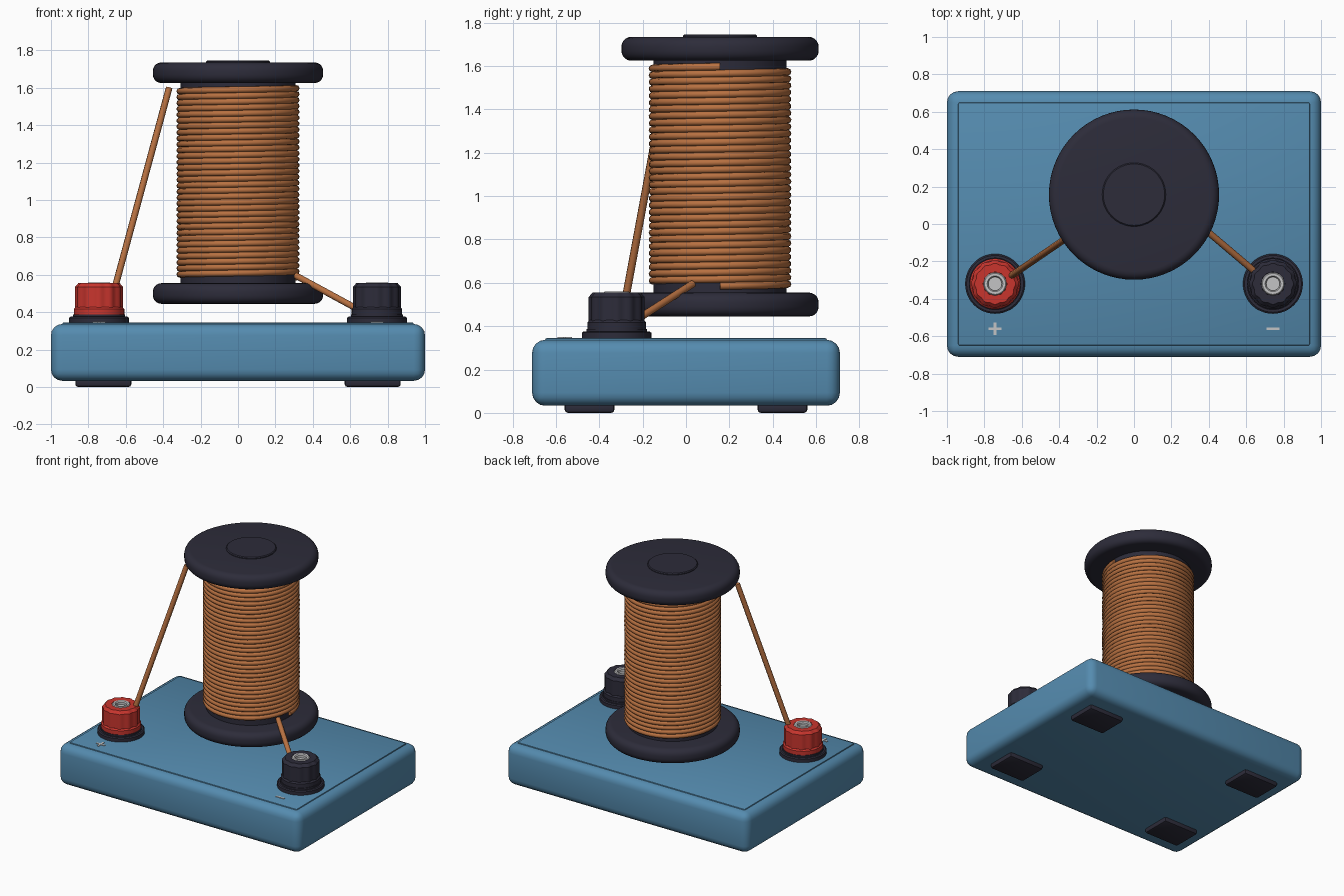
import bpy, bmesh, math
from mathutils import Vector

if "Cube" in bpy.data.objects:
    bpy.data.objects.remove(bpy.data.objects["Cube"])


def material(name, rgb):
    m = bpy.data.materials.new(name)
    m.use_nodes = True
    m.diffuse_color = (*rgb, 1)
    m.node_tree.nodes["Principled BSDF"].inputs["Base Color"].default_value = (*rgb, 1)
    return m


BLUE = material("blue plastic", (0.09, 0.26, 0.43))
DARK = material("dark plastic", (0.026, 0.025, 0.042))
RED = material("red plastic", (0.58, 0.036, 0.027))
COPPER = material("copper wire", (0.48, 0.165, 0.053))
METAL = material("pale metal", (0.55, 0.55, 0.56))


def finish(obj, mat, angle=35):
    obj.data.materials.clear()
    obj.data.materials.append(mat)
    bpy.ops.object.select_all(action="DESELECT")
    obj.select_set(True)
    bpy.context.view_layer.objects.active = obj
    bpy.ops.object.shade_smooth_by_angle(angle=math.radians(angle))
    return obj


def from_bmesh(name, bm, mat, loc=(0, 0, 0)):
    bmesh.ops.recalc_face_normals(bm, faces=bm.faces)
    me = bpy.data.meshes.new(name)
    bm.to_mesh(me)
    bm.free()
    obj = bpy.data.objects.new(name, me)
    obj.location = loc
    bpy.context.collection.objects.link(obj)
    return finish(obj, mat)


def box(name, centre, size, mat, bevel=0.0, segments=3):
    bm = bmesh.new()
    bmesh.ops.create_cube(bm, size=1)
    bmesh.ops.scale(bm, vec=size, verts=bm.verts)
    if bevel:
        bmesh.ops.bevel(bm, geom=bm.edges[:], offset=bevel, segments=segments,
                        profile=0.5, affect="EDGES")
    return from_bmesh(name, bm, mat, centre)


def lathe(name, profile, loc, mat, steps=64, flute=0.0, lobes=12):
    """Spin (radius, z) points about the z axis; flute ripples the radius."""
    bm = bmesh.new()
    rings = []
    for r, z in profile:
        ring = []
        for i in range(steps):
            a = math.tau * i / steps
            k = r * (1 + flute * math.cos(lobes * a))
            ring.append(bm.verts.new((k * math.cos(a), k * math.sin(a), z)))
        rings.append(ring)
    for low, high in zip(rings, rings[1:]):
        for i in range(steps):
            j = (i + 1) % steps
            bm.faces.new((low[i], low[j], high[j], high[i]))
    bm.faces.new(rings[0])
    bm.faces.new(rings[-1])
    return from_bmesh(name, bm, mat, loc)


def rounded_disc(r, z0, z1, b, n=5):
    arc = [math.pi / 2 * i / n for i in range(n + 1)]
    low = [(r - b + b * math.sin(a), z0 + b - b * math.cos(a)) for a in arc]
    high = [(r - b + b * math.cos(a), z1 - b + b * math.sin(a)) for a in arc]
    return low + high


def wire(name, points, radius):
    cu = bpy.data.curves.new(name, "CURVE")
    cu.dimensions = "3D"
    cu.bevel_depth = radius
    cu.bevel_resolution = 2
    cu.use_fill_caps = True
    sp = cu.splines.new("POLY")
    sp.points.add(len(points) - 1)
    for p, co in zip(sp.points, points):
        p.co = (*co, 1)
    obj = bpy.data.objects.new(name, cu)
    bpy.context.collection.objects.link(obj)
    bpy.ops.object.select_all(action="DESELECT")
    obj.select_set(True)
    bpy.context.view_layer.objects.active = obj
    bpy.ops.object.convert(target="MESH")
    return finish(bpy.context.view_layer.objects.active, COPPER, 60)


# Base with raised top panel and four feet
box("base", (0, 0, 0.185), (2, 1.42, 0.304), BLUE, 0.06, 4)
box("base_top_panel", (0, 0, 0.335), (1.88, 1.3, 0.02), BLUE, 0.008, 2)
for sx, side in ((1, "left"), (-1, "right")):
    for sy, end in ((-1, "front"), (1, "back")):
        box(f"{end}_{side}_foot", (sx * 0.72, sy * 0.445, 0.025),
            (0.3, 0.23, 0.05), DARK, 0.015, 2)

# Spool: flanges, core and cap
SPOOL = Vector((0, 0.157, 0))
lathe("bottom_flange", rounded_disc(0.455, 0.445, 0.555, 0.045), SPOOL, DARK)
lathe("top_flange", rounded_disc(0.455, 1.625, 1.735, 0.045), SPOOL, DARK)
lathe("spool_core", [(0.307, 0.54), (0.307, 1.64)], SPOOL, DARK)
lathe("spool_cap", [(0.17, 1.72), (0.17, 1.74), (0.164, 1.746)], SPOOL, DARK)

# Helical winding
TURNS, STEPS, PITCH = 32, 48, 0.0316
coil = []
for i in range(TURNS * STEPS + 1):
    a = math.tau * i / STEPS
    coil.append(SPOOL + Vector((0.312 * math.cos(a), 0.312 * math.sin(a),
                                0.586 + PITCH * i / STEPS)))
wire("coil_winding", coil, 0.0172)

# Leads from the winding to the terminals
wire("right_lead", [(-0.368, -0.08, 1.6), (-0.68, -0.293, 0.45)], 0.018)
wire("left_lead", [(0.31, 0.03, 0.595), (0.67, -0.275, 0.4)], 0.018)

# Binding posts
for sx, side, mat in ((-1, "right", RED), (1, "left", DARK)):
    at = (sx * 0.743, -0.32, 0)
    lathe(f"{side}_terminal_washer",
          [(0.16, 0.335), (0.16, 0.37), (0.152, 0.376), (0.14, 0.376), (0.14, 0.388)],
          at, DARK, 48)
    lathe(f"{side}_terminal_collar", [(0.135, 0.38), (0.135, 0.418), (0.125, 0.428)],
          at, mat, 48)
    lathe(f"{side}_terminal_knob",
          [(0.125, 0.42), (0.125, 0.535), (0.107, 0.556), (0.062, 0.556), (0.062, 0.53)],
          at, mat, 72, 0.03)
    lathe(f"{side}_terminal_socket",
          [(0.062, 0.5), (0.062, 0.553), (0.056, 0.56), (0.042, 0.56), (0.036, 0.552),
           (0.036, 0.535)], at, METAL, 32)

# Polarity marks
MARK_Z = 0.346
box("plus_mark_bar", (-0.743, -0.56, MARK_Z), (0.068, 0.014, 0.006), METAL)
box("plus_mark_stem", (-0.743, -0.56, MARK_Z), (0.014, 0.068, 0.0064), METAL)
box("minus_mark_bar", (0.743, -0.56, MARK_Z), (0.068, 0.014, 0.006), METAL)
